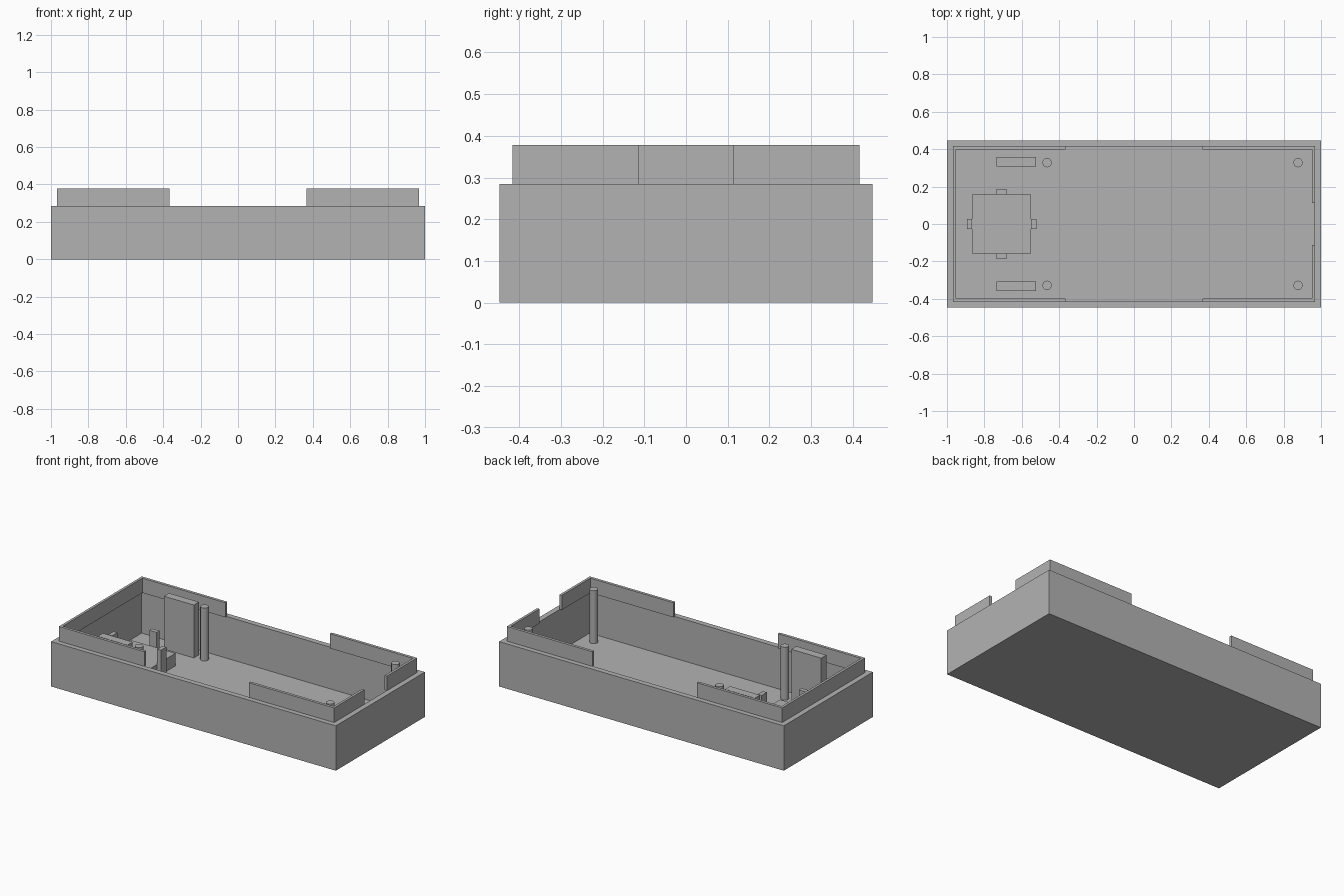
import bpy
import bmesh

cube = bpy.data.objects.get("Cube")
if cube:
    bpy.data.objects.remove(cube, do_unlink=True)

# Single grey plastic
grey = bpy.data.materials.new("grey plastic")
grey.use_nodes = True
colour = (0.45, 0.45, 0.45, 1)
grey.diffuse_color = colour
grey.node_tree.nodes["Principled BSDF"].inputs["Base Color"].default_value = colour

HALF_X, HALF_Y, RIM_Z = 1.0, 0.447, 0.285
WALL, FLOOR_Z, LIP_Z = 0.049, 0.02, 0.378
POST_Z = 0.356


def finish(name, bm):
    bmesh.ops.recalc_face_normals(bm, faces=bm.faces[:])
    mesh = bpy.data.meshes.new(name)
    bm.to_mesh(mesh)
    bm.free()
    mesh.materials.append(grey)
    obj = bpy.data.objects.new(name, mesh)
    bpy.context.scene.collection.objects.link(obj)
    return obj


def prism(name, outline, z0, z1):
    """Extrude a flat outline upwards from z0 to z1."""
    bm = bmesh.new()
    face = bm.faces.new([bm.verts.new((x, y, z0)) for x, y in outline])
    top = bmesh.ops.extrude_face_region(bm, geom=[face])["geom"]
    verts = [v for v in top if isinstance(v, bmesh.types.BMVert)]
    bmesh.ops.translate(bm, verts=verts, vec=(0, 0, z1 - z0))
    return finish(name, bm)


def block(name, x0, x1, y0, y1, z0, z1):
    return prism(name, [(x0, y0), (x1, y0), (x1, y1), (x0, y1)], z0, z1)


def post(name, x, y, radius, z0, z1):
    bm = bmesh.new()
    bmesh.ops.create_cone(bm, cap_ends=True, segments=12, radius1=radius,
                          radius2=radius, depth=z1 - z0)
    bmesh.ops.translate(bm, verts=bm.verts[:], vec=(x, y, (z0 + z1) / 2))
    return finish(name, bm)


# Open tray: a box whose top is inset and pushed down to the floor
tray = block("tray", -HALF_X, HALF_X, -HALF_Y, HALF_Y, 0, RIM_Z)
bm = bmesh.new()
bm.from_mesh(tray.data)
top = max(bm.faces, key=lambda f: f.calc_center_median().z)
bmesh.ops.inset_region(bm, faces=[top], thickness=WALL)
cavity = bmesh.ops.extrude_face_region(bm, geom=[top])["geom"]
bmesh.ops.translate(bm, verts=[v for v in cavity if isinstance(v, bmesh.types.BMVert)],
                    vec=(0, 0, FLOOR_Z - RIM_Z))
if top.is_valid:
    bmesh.ops.delete(bm, geom=[top], context="FACES_ONLY")
bmesh.ops.recalc_face_normals(bm, faces=bm.faces[:])
bm.to_mesh(tray.data)
bm.free()

# Thin locating lip: a U round the right end, two corners at the left end
ox, oy = HALF_X - 0.033, HALF_Y - 0.031
ix, iy = HALF_X - WALL, HALF_Y - WALL
gap_x, gap_y = 0.367, 0.113
prism("lip_right_end",
      [(-gap_x, -oy), (-ox, -oy), (-ox, oy), (-gap_x, oy),
       (-gap_x, iy), (-ix, iy), (-ix, -iy), (-gap_x, -iy)], RIM_Z, LIP_Z)
for side, label in ((-1, "front"), (1, "back")):
    prism("lip_left_" + label + "_corner",
          [(gap_x, side * oy), (ox, side * oy), (ox, side * gap_y),
           (ix, side * gap_y), (ix, side * iy), (gap_x, side * iy)], RIM_Z, LIP_Z)

    # Round posts and upright plate along each long side
    for x, end in ((-0.465, "right"), (0.877, "left")):
        post(f"{label}_{end}_post", x, side * 0.328, 0.025, FLOOR_Z, POST_Z)
    y0, y1 = sorted((side * 0.307, side * 0.358))
    block(label + "_upright_plate", -0.735, -0.525, y0, y1, FLOOR_Z, POST_Z)

# Square pedestal with a retaining tab on each side
cx, half, tab_w, tab_t, tab_z = -0.708, 0.158, 0.026, 0.028, 0.197
block("pedestal", cx - half, cx + half, -half, half, FLOOR_Z, 0.1)
for s, x_label, y_label in ((-1, "right", "front"), (1, "left", "back")):
    a, b = sorted((s * half, s * (half + tab_t)))
    block(x_label + "_tab", cx + a, cx + b, -tab_w, tab_w, FLOOR_Z, tab_z)
    block(y_label + "_tab", cx - tab_w, cx + tab_w, a, b, FLOOR_Z, tab_z)
